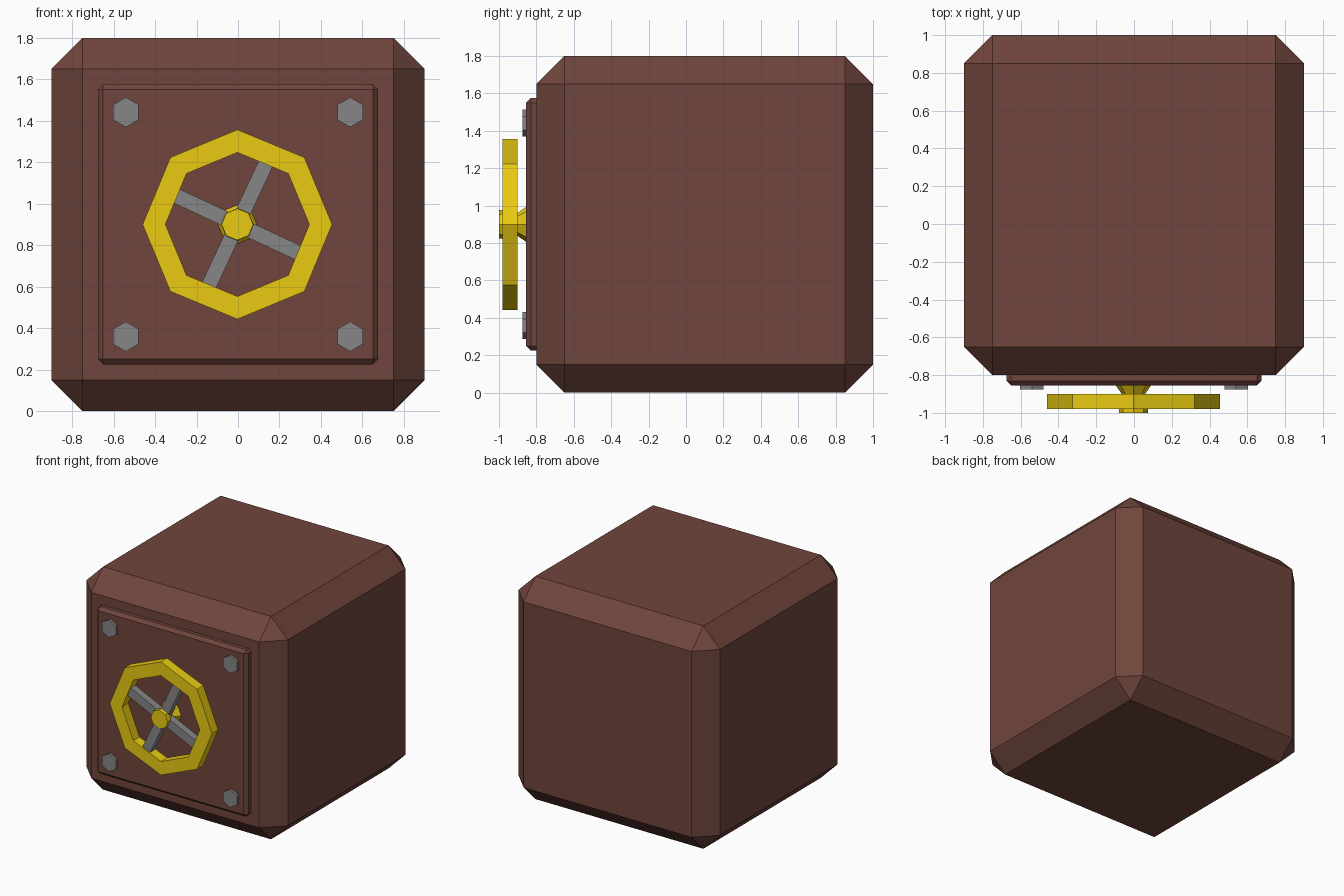
import bpy, bmesh
from math import sin, cos, pi, radians
from mathutils import Matrix

if "Cube" in bpy.data.objects:
    bpy.data.objects.remove(bpy.data.objects["Cube"])

CZ = 0.9  # height of the door and wheel centre


def material(name, rgb):
    m = bpy.data.materials.new(name)
    m.diffuse_color = (*rgb, 1)
    m.use_nodes = True
    m.node_tree.nodes["Principled BSDF"].inputs["Base Color"].default_value = m.diffuse_color
    return m


BROWN = material("brown_paint", (0.16, 0.06, 0.045))
YELLOW = material("yellow_paint", (0.82, 0.60, 0.006))
STEEL = material("steel", (0.24, 0.24, 0.24))


def finish(name, bm, mat):
    bmesh.ops.recalc_face_normals(bm, faces=bm.faces)
    me = bpy.data.meshes.new(name)
    bm.to_mesh(me)
    bm.free()
    me.materials.append(mat)
    ob = bpy.data.objects.new(name, me)
    bpy.context.collection.objects.link(ob)
    return ob


def box(name, size, centre, mat, bevel=0, turn=0):
    bm = bmesh.new()
    m = (Matrix.Translation(centre) @ Matrix.Rotation(radians(turn), 4, 'Y')
         @ Matrix.Diagonal((*size, 1)))
    bmesh.ops.create_cube(bm, size=1, matrix=m)
    if bevel:
        bmesh.ops.bevel(bm, geom=bm.edges[:], offset=bevel, segments=1,
                        affect='EDGES')
    return finish(name, bm, mat)


def lathe(name, profile, sides, x, z, mat, ring=False):
    """Spin (radius, y) points about a front-facing axis, one corner upward."""
    bm = bmesh.new()
    loops = []
    for r, y in profile:
        loops.append([bm.verts.new((x + r * sin(2 * pi * i / sides), y,
                                    z + r * cos(2 * pi * i / sides)))
                      for i in range(sides)])
    pairs = list(zip(loops, loops[1:]))
    if ring:
        pairs.append((loops[-1], loops[0]))
    else:
        bm.faces.new(loops[0])
        bm.faces.new(loops[-1])
    for a, b in pairs:
        for i in range(sides):
            j = (i + 1) % sides
            bm.faces.new((a[i], a[j], b[j], b[i]))
    return finish(name, bm, mat)


# Safe body and door plate
box("safe_body", (1.8, 1.8, 1.8), (0, 0.1, CZ), BROWN, bevel=0.15)
box("door_plate", (1.35, 0.155, 1.35), (0, -0.7775, CZ), BROWN, bevel=0.025)

# Hexagonal bolts in the door corners
for sx in (-1, 1):
    for sz in (-1, 1):
        lathe("door_bolt", [(0.072, -0.84), (0.072, -0.875)], 6,
              sx * 0.541, CZ + sz * 0.541, STEEL)

# Handwheel: rim, flared hub and crossed spokes
lathe("wheel_rim", [(0.457, -0.90), (0.457, -0.98), (0.347, -0.98), (0.347, -0.90)],
      8, -0.003, CZ, YELLOW, ring=True)
lathe("wheel_hub", [(0.097, -0.85), (0.055, -0.91), (0.078, -0.965), (0.076, -1.0)],
      8, -0.003, CZ, YELLOW)
for name, turn in (("wheel_spoke_a", 25), ("wheel_spoke_b", 115)):
    box(name, (0.68, 0.06, 0.073), (-0.003, -0.94, CZ), STEEL, turn=turn)
